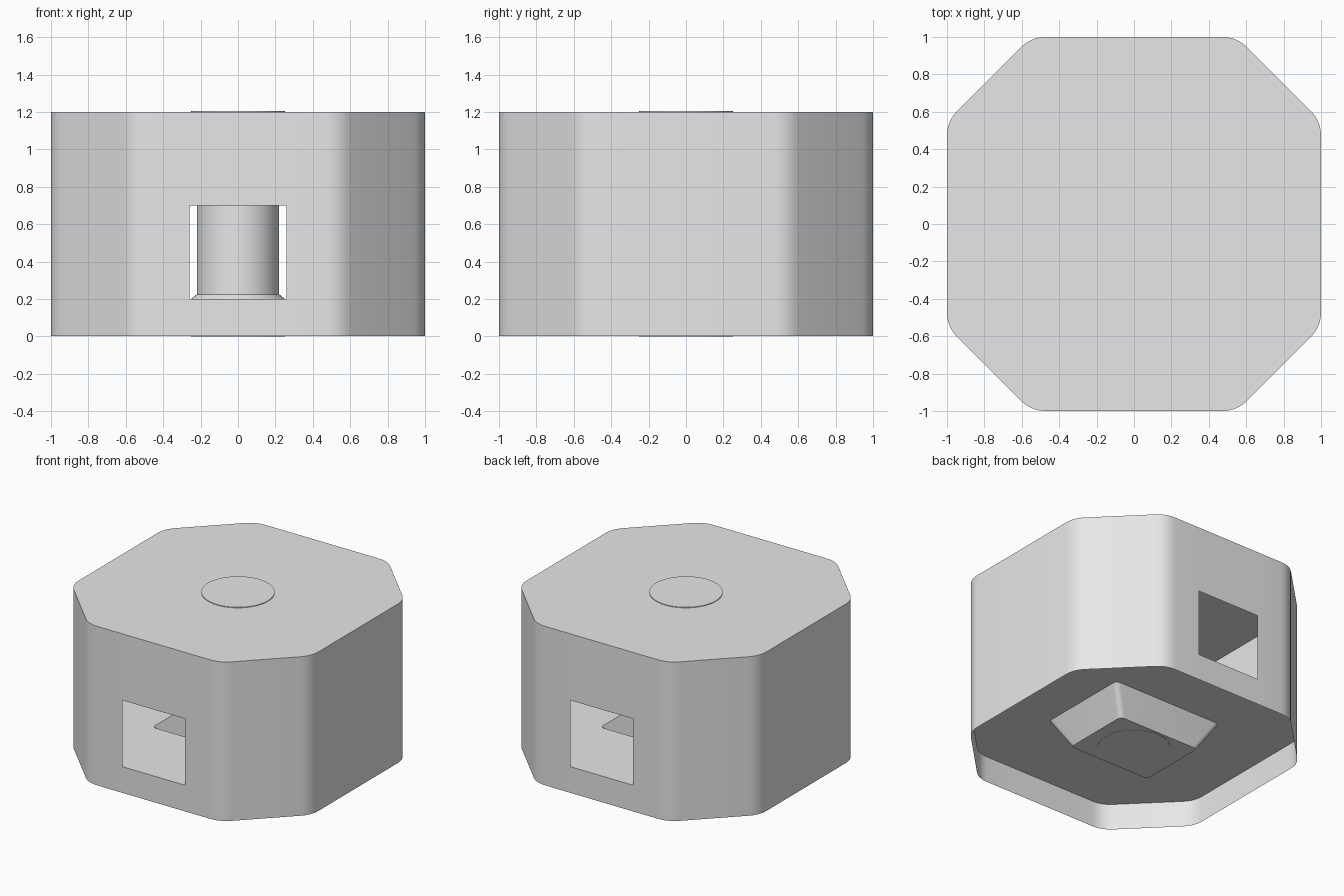
import bpy
import bmesh
import math
from mathutils import Vector

cube = bpy.data.objects.get("Cube")
if cube:
    bpy.data.objects.remove(cube, do_unlink=True)

GREY = (0.8, 0.8, 0.8, 1.0)
grey = bpy.data.materials.new("plain_grey")
grey.use_nodes = True
grey.diffuse_color = GREY
grey.node_tree.nodes["Principled BSDF"].inputs["Base Color"].default_value = GREY


def rounded(corners, trim, steps):
    """Round every corner of a counter-clockwise outline, steps points each."""
    points = []
    for i, corner in enumerate(corners):
        p = Vector(corner)
        a = p + (Vector(corners[i - 1]) - p).normalized() * trim
        b = p + (Vector(corners[(i + 1) % len(corners)]) - p).normalized() * trim
        for k in range(steps):
            t = k / (steps - 1)
            points.append(a * (1 - t) ** 2 + p * 2 * t * (1 - t) + b * t * t)
    return points


def circle(radius, count=48):
    return [Vector((math.cos(a), math.sin(a))) * radius
            for a in (math.tau * i / count for i in range(count))]


def loft(rings, cap_start=False, cap_end=False):
    """Join (outline, height) rings that have equal point counts."""
    bm = bmesh.new()
    loops = [[bm.verts.new((p.x, p.y, z)) for p in outline] for outline, z in rings]
    for low, high in zip(loops, loops[1:]):
        for i in range(len(low)):
            j = (i + 1) % len(low)
            bm.faces.new((low[i], low[j], high[j], high[i]))
    if cap_start:
        bm.faces.new(loops[0][::-1])
    if cap_end:
        bm.faces.new(loops[-1])
    return bm


def finish(bm, name):
    mesh = bpy.data.meshes.new(name)
    bm.to_mesh(mesh)
    bm.free()
    mesh.materials.append(grey)
    obj = bpy.data.objects.new(name, mesh)
    bpy.context.collection.objects.link(obj)
    bpy.ops.object.select_all(action='DESELECT')
    obj.select_set(True)
    bpy.context.view_layer.objects.active = obj
    bpy.ops.object.shade_smooth_by_angle(angle=math.radians(30))


FLOOR, TOP, BASE = 0.2, 1.2, 0.003
HOLE_X, HOLE_TOP = 0.26, 0.7
C = 0.55

# Eight-sided outline, two corners per quadrant
octagon = rounded([(1, C), (C, 1), (-C, 1), (-1, C),
                   (-1, -C), (-C, -1), (C, -1), (1, -C)], 0.08, 6)


def oblong(x, y):
    return rounded([(x, y), (-x, y), (-x, -y), (x, -y)], 0.04, 12)


# Thin outer shell, closed on top, with front and back windows cut out
shell = loft([(octagon, BASE), (octagon, TOP)], cap_end=True)
cuts = [((x, 0, 0), (1, 0, 0)) for x in (-HOLE_X, HOLE_X)]
cuts += [((0, 0, z), (0, 0, 1)) for z in (FLOOR, HOLE_TOP)]
for point, normal in cuts:
    bmesh.ops.bisect_plane(shell, geom=shell.verts[:] + shell.edges[:] + shell.faces[:],
                           plane_co=point, plane_no=normal)
windows = []
for face in shell.faces:
    c = face.calc_center_median()
    if abs(c.x) < HOLE_X and abs(c.y) > 0.9 and FLOOR < c.z < HOLE_TOP:
        windows.append(face)
bmesh.ops.delete(shell, geom=windows, context='FACES')
finish(shell, "outer_shell")

# Raised floor with a tapered well down to the base
pan = loft([(octagon, FLOOR), (oblong(0.46, 0.36), FLOOR),
            (oblong(0.34, 0.265), BASE)], cap_end=True)
finish(pan, "floor_with_well")

# Central spindle with wider ends
wide, slim = circle(0.25), circle(0.22)
spindle = loft([(wide, 0), (wide, FLOOR), (slim, FLOOR + 0.025),
                (slim, TOP - FLOOR - 0.025), (wide, TOP - FLOOR), (wide, TOP + 0.005)],
               cap_start=True, cap_end=True)
finish(spindle, "central_spindle")
